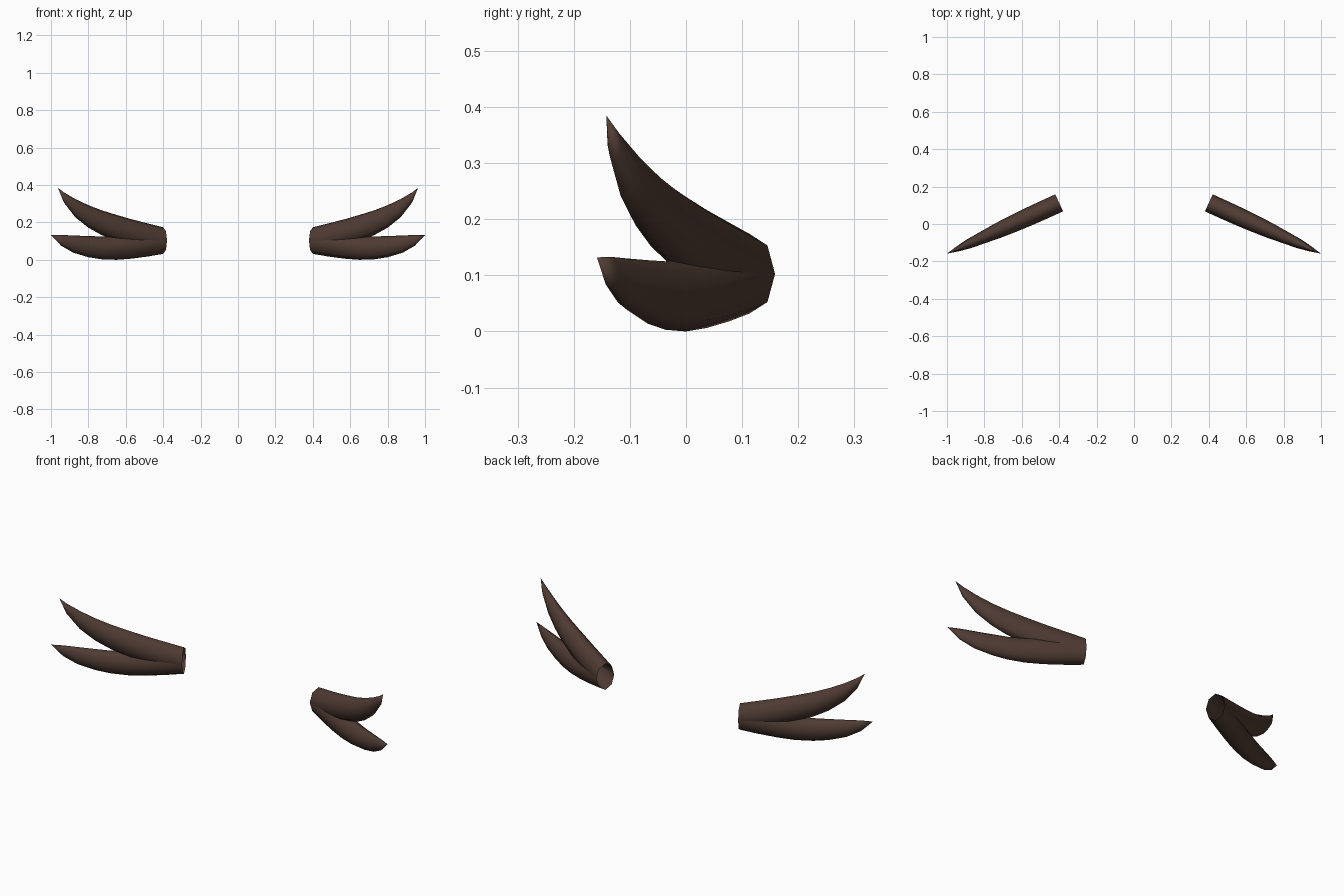
import bpy, bmesh, math
from mathutils import Vector

cube = bpy.data.objects.get("Cube")
if cube:
    bpy.data.objects.remove(cube, do_unlink=True)

# Single dark brown horn colour
brown = bpy.data.materials.new("dark_brown")
brown.use_nodes = True
colour = (0.078, 0.044, 0.033, 1.0)
brown.diffuse_color = colour
bsdf = next(n for n in brown.node_tree.nodes if n.type == 'BSDF_PRINCIPLED')
bsdf.inputs["Base Color"].default_value = colour
bsdf.inputs["Roughness"].default_value = 0.8

SIDES = 8
LATERAL = Vector((0.413, 0.911, 0.0))   # horizontal direction across a horn
WIDTHS = [0.050, 0.050, 0.049, 0.046, 0.041, 0.034, 0.026, 0.014]

# Stations along each prong: x, underside z, top z (the last one is the tip)
LOWER = [(0.40, 0.032, 0.172), (0.48, 0.018, 0.158), (0.57, 0.006, 0.141),
         (0.65, 0.000, 0.130), (0.73, 0.003, 0.125), (0.80, 0.014, 0.127),
         (0.88, 0.038, 0.130), (0.945, 0.075, 0.133), (1.00, 0.132, 0.132)]
UPPER = [(0.40, 0.032, 0.174), (0.48, 0.050, 0.194), (0.57, 0.073, 0.217),
         (0.65, 0.100, 0.240), (0.73, 0.133, 0.265), (0.80, 0.172, 0.292),
         (0.87, 0.228, 0.325), (0.93, 0.305, 0.360), (0.963, 0.385, 0.385)]


def axis_y(x):
    return 0.113 - 0.453 * (x - 0.40)


def prong(name, stations, side):
    """Tapered eight-sided tube, open at the root and pointed at the tip."""
    bm = bmesh.new()
    flip = Vector((side, 1, 1))
    rings = []
    for (x, low, high), w in zip(stations, WIDTHS):
        centre = Vector((x, axis_y(x), (low + high) / 2))
        ring = []
        for k in range(SIDES):
            a = 2 * math.pi * k / SIDES
            p = centre + LATERAL * (w * math.cos(a))
            p.z += (high - low) / 2 * math.sin(a)
            ring.append(bm.verts.new(p * flip))
        rings.append(ring)
    x, z, _ = stations[-1]
    tip = bm.verts.new(Vector((x, axis_y(x), z)) * flip)

    # Skin between rings, then close the tip
    for a, b in zip(rings, rings[1:]):
        for k in range(SIDES):
            n = (k + 1) % SIDES
            bm.faces.new((a[k], a[n], b[n], b[k]))
    for k in range(SIDES):
        bm.faces.new((rings[-1][k], rings[-1][(k + 1) % SIDES], tip))
    if side < 0:
        bmesh.ops.reverse_faces(bm, faces=bm.faces[:])
    for f in bm.faces:
        f.smooth = True

    mesh = bpy.data.meshes.new(name)
    bm.to_mesh(mesh)
    bm.free()
    mesh.materials.append(brown)
    bpy.context.collection.objects.link(bpy.data.objects.new(name, mesh))


# A forked horn on each side
for side, label in ((1, "left"), (-1, "right")):
    prong(label + "_lower_prong", LOWER, side)
    prong(label + "_upper_prong", UPPER, side)
